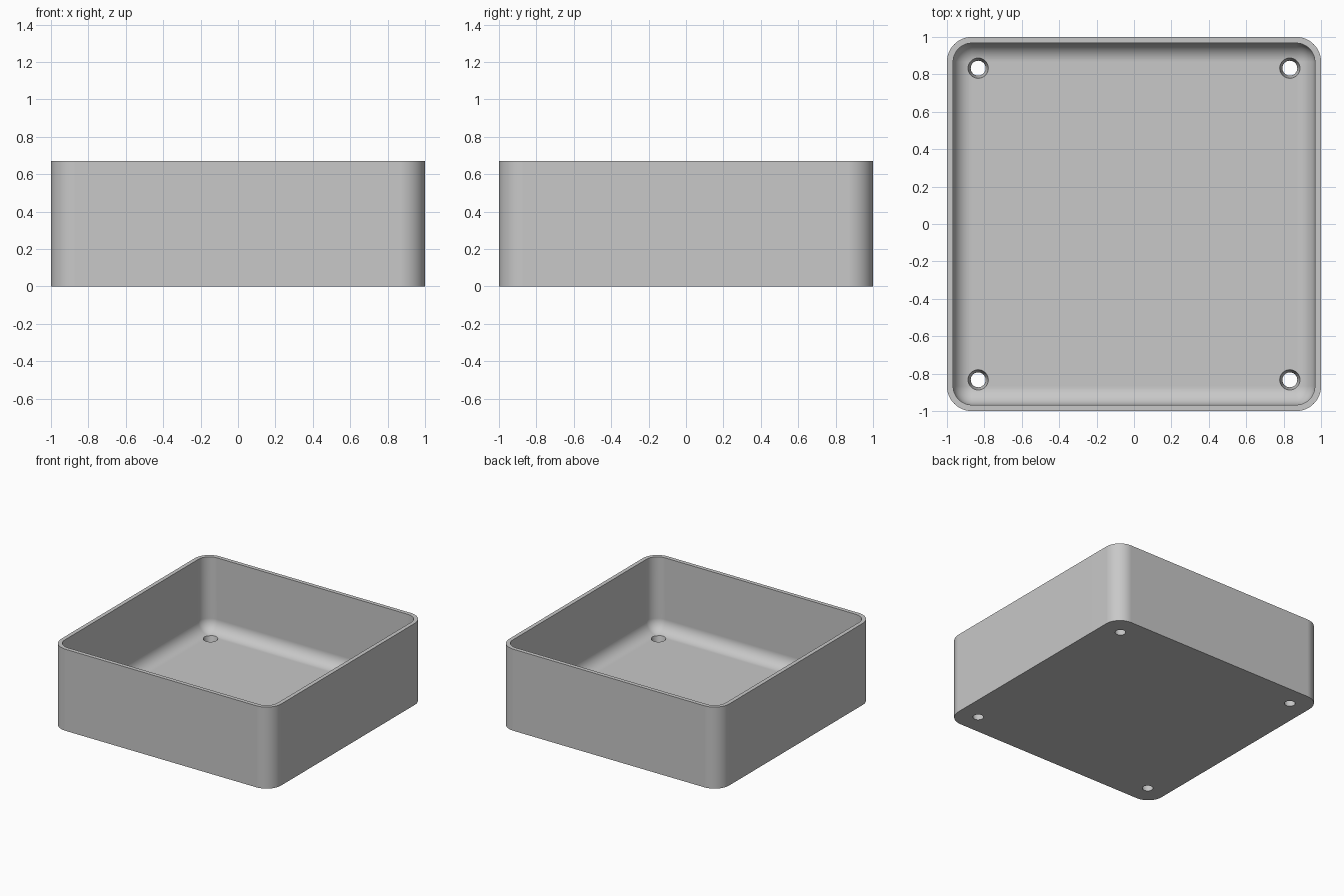
import bpy, bmesh
from math import sin, cos, pi

cube = bpy.data.objects.get("Cube")
if cube:
    bpy.data.objects.remove(cube, do_unlink=True)

HEIGHT, WALL, FLOOR = 0.67, 0.033, 0.065
CORNER, FILLET = 0.133, 0.1
STEPS = 12
HOLE_AT, HOLE_TOP, HOLE_BOTTOM = 0.833, 0.054, 0.04

grey = bpy.data.materials.new("light grey")
grey.use_nodes = True
colour = (0.58, 0.58, 0.58, 1)
grey.diffuse_color = colour
grey.node_tree.nodes["Principled BSDF"].inputs["Base Color"].default_value = colour


def new_object(name, bm):
    bmesh.ops.recalc_face_normals(bm, faces=bm.faces)
    mesh = bpy.data.meshes.new(name)
    bm.to_mesh(mesh)
    bm.free()
    mesh.materials.append(grey)
    obj = bpy.data.objects.new(name, mesh)
    bpy.context.collection.objects.link(obj)
    return obj


def rounded_ring(bm, inset, z):
    """Rounded square, moved inwards from the outer wall by inset."""
    radius = CORNER - inset
    verts = []
    for quarter, (sx, sy) in enumerate([(1, 1), (-1, 1), (-1, -1), (1, -1)]):
        for i in range(STEPS + 1):
            a = (quarter + i / STEPS) * pi / 2
            verts.append(bm.verts.new((sx * (1 - CORNER) + radius * cos(a),
                                       sy * (1 - CORNER) + radius * sin(a), z)))
    return verts


# Tray: outer wall, rim, inner wall and a rounded fillet down to the floor
profile = [(0, 0), (0, HEIGHT), (WALL, HEIGHT)]
for i in range(STEPS + 1):
    a = i / STEPS * pi / 2
    profile.append((WALL + FILLET * (1 - cos(a)), FLOOR + FILLET * (1 - sin(a))))

bm = bmesh.new()
rings = [rounded_ring(bm, inset, z) for inset, z in profile]
for low, high in zip(rings, rings[1:]):
    for i in range(len(low)):
        j = (i + 1) % len(low)
        bm.faces.new((low[i], low[j], high[j], high[i]))
bm.faces.new(rings[0])
bm.faces.new(rings[-1])
bmesh.ops.remove_doubles(bm, verts=bm.verts, dist=0.0005)
tray = new_object("tray", bm)

# Tapered screw holes through the floor, one near each corner
bm = bmesh.new()
slope = (HOLE_TOP - HOLE_BOTTOM) / FLOOR
margin = 0.02
for sx in (-1, 1):
    for sy in (-1, 1):
        cone = bmesh.ops.create_cone(
            bm, cap_ends=True, segments=32, depth=FLOOR + 2 * margin,
            radius1=HOLE_BOTTOM - slope * margin, radius2=HOLE_TOP + slope * margin)
        bmesh.ops.translate(bm, verts=cone["verts"],
                            vec=(sx * HOLE_AT, sy * HOLE_AT, FLOOR / 2))
cutter = new_object("hole_cutter", bm)
cutter.hide_render = True

cut = tray.modifiers.new("screw holes", 'BOOLEAN')
cut.operation = 'DIFFERENCE'
cut.solver = 'EXACT'
cut.object = cutter

bpy.ops.object.select_all(action='DESELECT')
tray.select_set(True)
bpy.context.view_layer.objects.active = tray
bpy.ops.object.modifier_apply(modifier=cut.name)
bpy.data.objects.remove(cutter, do_unlink=True)

# Smooth the curves while the flat walls and floor stay flat
bpy.ops.object.shade_smooth_by_angle(angle=pi / 6)
flat = tray.modifiers.new("flat walls", 'WEIGHTED_NORMAL')
flat.keep_sharp = True
